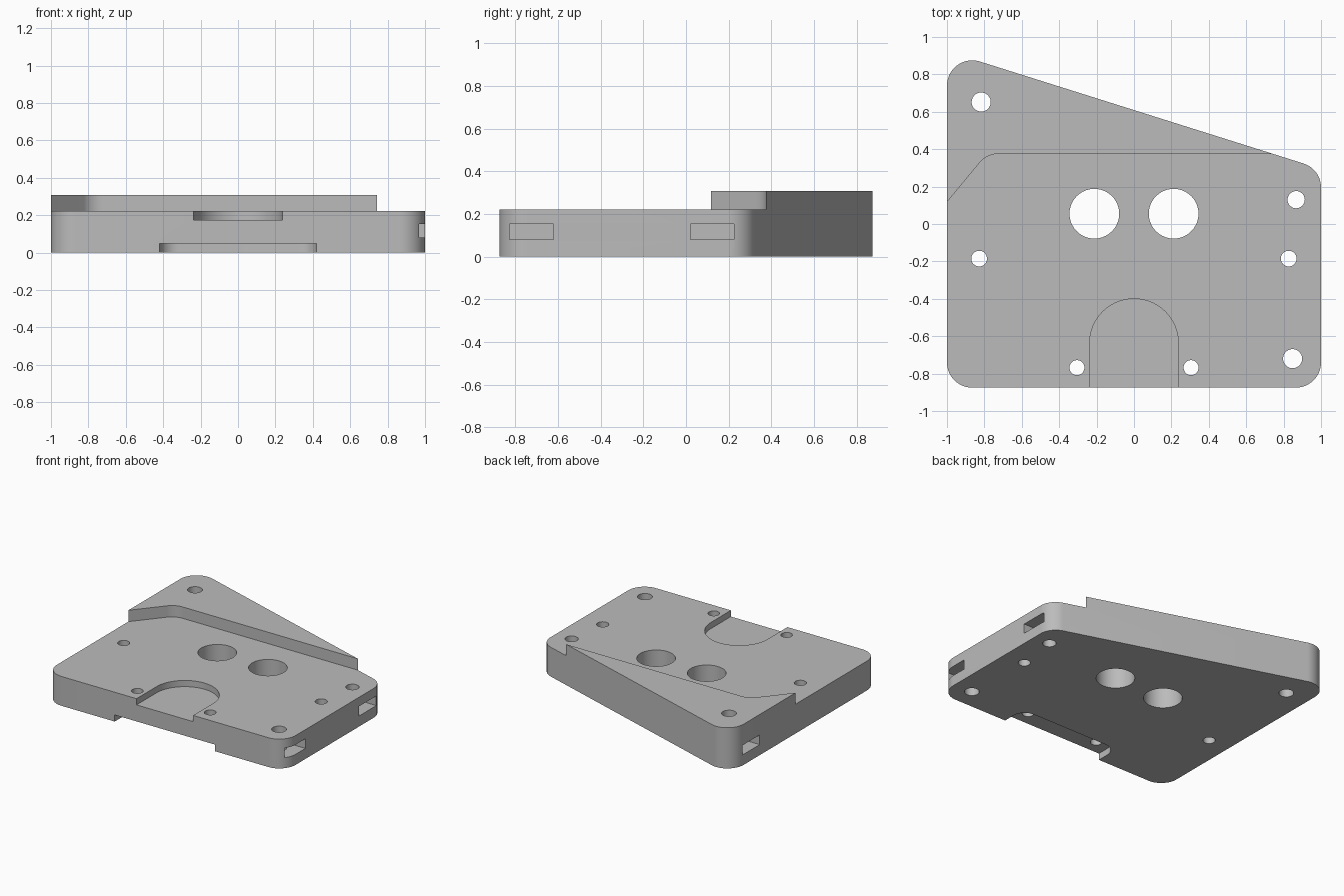
import bpy, bmesh
from math import radians, cos, sin, atan2, degrees

if "Cube" in bpy.data.objects:
    bpy.data.objects.remove(bpy.data.objects["Cube"], do_unlink=True)

grey = bpy.data.materials.new("plain grey")
grey.use_nodes = True
colour = (0.5, 0.5, 0.5, 1)
grey.diffuse_color = colour
grey.node_tree.nodes["Principled BSDF"].inputs["Base Color"].default_value = colour


def arc(cx, cy, r, start, end, n=16):
    """Points along an arc, angles in degrees."""
    angles = [radians(start + (end - start) * i / n) for i in range(n + 1)]
    return [(cx + r * cos(a), cy + r * sin(a)) for a in angles]


def prism(name, outline, z0, z1):
    """Extrude a counter-clockwise outline from z0 to z1."""
    bm = bmesh.new()
    base = bm.faces.new([bm.verts.new((x, y, z0)) for x, y in outline])
    top = bmesh.ops.extrude_face_region(bm, geom=[base])["geom"]
    verts = [v for v in top if isinstance(v, bmesh.types.BMVert)]
    bmesh.ops.translate(bm, verts=verts, vec=(0, 0, z1 - z0))
    bmesh.ops.recalc_face_normals(bm, faces=bm.faces)
    mesh = bpy.data.meshes.new(name)
    bm.to_mesh(mesh)
    bm.free()
    mesh.materials.append(grey)
    obj = bpy.data.objects.new(name, mesh)
    bpy.context.scene.collection.objects.link(obj)
    return obj


def box(x0, x1, y0, y1):
    return [(x0, y0), (x1, y0), (x1, y1), (x0, y1)]


# Plate outline: four rounded corners with a slanted back edge
HEIGHT, DECK, R = 0.308, 0.222, 0.135
side, front, back_left, back_right = 1 - R, R - 0.875, 0.74, 0.195
slant = degrees(atan2(2 * side, back_left - back_right))
outline = (arc(-side, front, R, 180, 270) + arc(side, front, R, 270, 360)
           + arc(side, back_right, R, 0, slant)
           + arc(-side, back_left, R, slant, 180))
plate = prism("mounting_plate", outline, 0, HEIGHT)
bpy.context.view_layer.objects.active = plate
plate.select_set(True)


def cut(name, shape, z0, z1):
    cutter = prism(name, shape, z0, z1)
    cutter.hide_render = True
    mod = plate.modifiers.new(name, "BOOLEAN")
    mod.operation, mod.solver, mod.object = "DIFFERENCE", "EXACT", cutter
    bpy.ops.object.modifier_apply(modifier=mod.name)
    bpy.data.objects.remove(cutter, do_unlink=True)


# Lower deck in front of the raised back ledge
ledge = arc(-0.725, 0.245, 0.13, 90, 140)
cut("deck_cutter", [(-1.2, -1.1), (1.2, -1.1), (1.2, 0.375)] + ledge
    + [(-1.2, -0.124)], DECK, 0.5)

# Arched recess in the deck
cut("arch_cutter", [(-0.237, -1), (0.237, -1)]
    + arc(0, -0.637, 0.237, 0, 180, 40), 0.175, 0.4)

# Shallow round-cornered recess underneath the front edge
cut("underside_cutter", [(-0.42, -1), (0.42, -1)]
    + arc(0.32, -0.785, 0.1, 0, 90) + arc(-0.32, -0.785, 0.1, 90, 180),
    -0.1, 0.05)

# Side slots that reach in past the corner holes
cut("front_slot_cutter", box(0.745, 1.1, -0.828, -0.622), 0.08, 0.153)
cut("rear_slot_cutter", box(0.765, 1.1, 0.02, 0.226), 0.08, 0.153)
cut("back_slot_cutter", box(-1.1, -0.72, 0.547, 0.753), 0.08, 0.153)

# Round through holes: x, y, radius
holes = [(-0.212, 0.055, 0.133), (0.212, 0.055, 0.133),
         (-0.817, 0.652, 0.051), (0.848, -0.72, 0.051),
         (0.867, 0.13, 0.046),
         (-0.828, -0.185, 0.042), (0.827, -0.185, 0.042),
         (-0.305, -0.768, 0.04), (0.305, -0.768, 0.04)]
for x, y, r in holes:
    cut("hole_cutter", arc(x, y, r, 0, 360, 40)[:-1], -0.1, 0.5)

bpy.ops.object.shade_smooth_by_angle(angle=radians(30))
